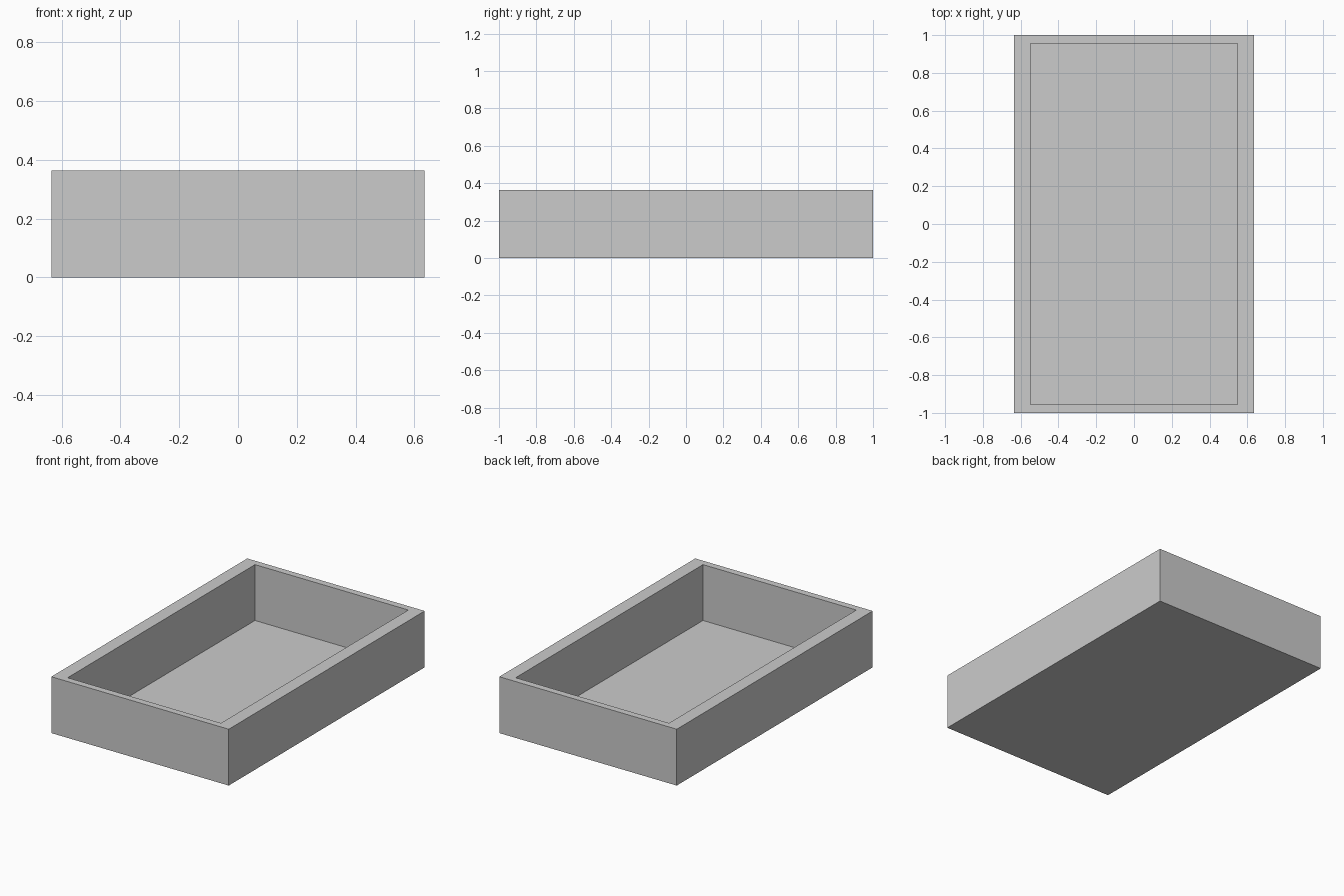
import bpy
import bmesh

if "Cube" in bpy.data.objects:
    bpy.data.objects.remove(bpy.data.objects["Cube"])

HALF_X, HALF_Y, HEIGHT = 0.634, 1.0, 0.364
INNER_X, INNER_Y, FLOOR = 0.548, 0.956, 0.003


def ring(bm, hx, hy, z):
    return [bm.verts.new((sx * hx, sy * hy, z))
            for sx, sy in ((-1, -1), (1, -1), (1, 1), (-1, 1))]


# Open tray: outer wall, flat rim, inner wall and a very thin floor
bm = bmesh.new()
rings = [ring(bm, HALF_X, HALF_Y, 0),
         ring(bm, HALF_X, HALF_Y, HEIGHT),
         ring(bm, INNER_X, INNER_Y, HEIGHT),
         ring(bm, INNER_X, INNER_Y, FLOOR)]
for a, b in zip(rings, rings[1:]):
    for i in range(4):
        j = (i + 1) % 4
        bm.faces.new((a[i], a[j], b[j], b[i]))
bm.faces.new(rings[0][::-1])   # underside
bm.faces.new(rings[-1])        # tray floor
bmesh.ops.recalc_face_normals(bm, faces=bm.faces)

mesh = bpy.data.meshes.new("open_tray")
bm.to_mesh(mesh)
bm.free()
bpy.context.collection.objects.link(bpy.data.objects.new("open_tray", mesh))
